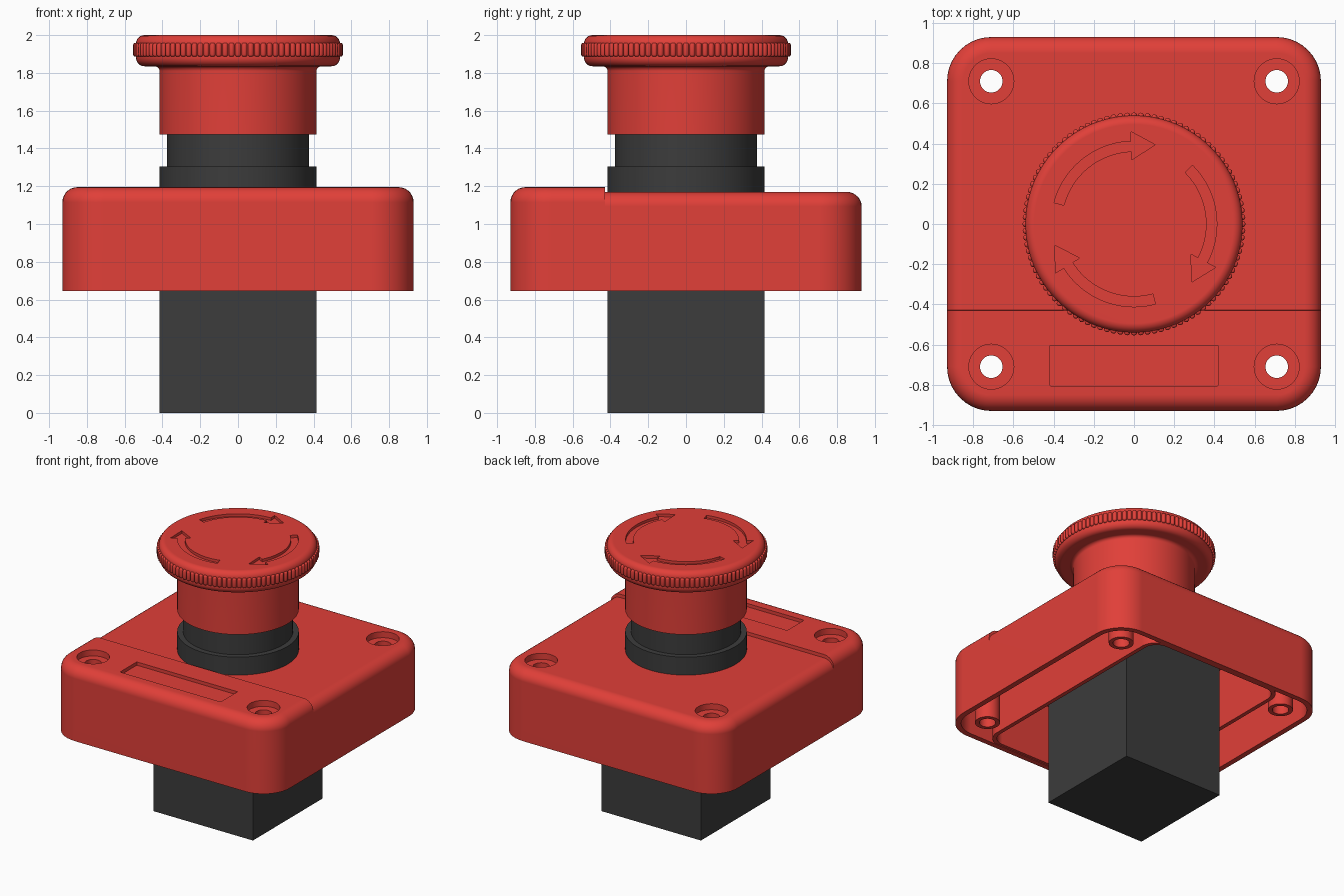
import bpy, bmesh, math
from math import sin, cos, pi, radians
from mathutils import Matrix

if "Cube" in bpy.data.objects:
    bpy.data.objects.remove(bpy.data.objects["Cube"])


def material(name, col):
    m = bpy.data.materials.new(name)
    m.diffuse_color = (*col, 1)
    m.use_nodes = True
    m.node_tree.nodes["Principled BSDF"].inputs["Base Color"].default_value = m.diffuse_color
    return m


RED = material("red_plastic", (0.75, 0.05, 0.04))
BLACK = material("black_plastic", (0.045, 0.045, 0.045))


def circle(r, z, n=96, cx=0, cy=0):
    return [(cx + r * cos(2 * pi * i / n), cy + r * sin(2 * pi * i / n), z) for i in range(n)]


def round_rect(hx, hy, r, z, n=10):
    pts = []
    for q, (sx, sy) in enumerate([(1, 1), (-1, 1), (-1, -1), (1, -1)]):
        for i in range(n + 1):
            a = pi / 2 * (q + i / n)
            pts.append((sx * (hx - r) + r * cos(a), sy * (hy - r) + r * sin(a), z))
    return pts


def loft_bm(rings, closed=False):
    bm = bmesh.new()
    vs = [[bm.verts.new(p) for p in ring] for ring in rings]
    n = len(vs[0])
    pairs = list(zip(vs, vs[1:])) + ([(vs[-1], vs[0])] if closed else [])
    for a, b in pairs:
        for i in range(n):
            j = (i + 1) % n
            bm.faces.new((a[i], a[j], b[j], b[i]))
    if not closed:
        bm.faces.new(vs[0][::-1])
        bm.faces.new(vs[-1])
    bmesh.ops.recalc_face_normals(bm, faces=bm.faces)
    return bm


def to_object(name, bm, mat=None):
    me = bpy.data.meshes.new(name)
    bm.to_mesh(me)
    bm.free()
    ob = bpy.data.objects.new(name, me)
    bpy.context.collection.objects.link(ob)
    if mat:
        me.materials.append(mat)
    return ob


def loft(name, rings, mat=None, closed=False):
    return to_object(name, loft_bm(rings, closed), mat)


def activate(ob):
    bpy.ops.object.select_all(action='DESELECT')
    ob.select_set(True)
    bpy.context.view_layer.objects.active = ob


def cut(ob, cutters):
    activate(ob)
    for c in cutters:
        c.hide_render = True
        m = ob.modifiers.new("cut", 'BOOLEAN')
        m.operation, m.solver, m.object = 'DIFFERENCE', 'EXACT', c
        bpy.ops.object.modifier_apply(modifier=m.name)
    for c in cutters:
        bpy.data.objects.remove(c)


def smooth(ob):
    activate(ob)
    bpy.ops.object.shade_smooth_by_angle(angle=radians(32))
    m = ob.modifiers.new("normals", 'WEIGHTED_NORMAL')
    m.keep_sharp = True


# Housing: rounded box with filleted top, stepped down behind y = -0.43
H, BOT, TOP, FIL = 0.93, 0.645, 1.195, 0.08
rings = [round_rect(H, H, 0.22, BOT)]
for i in range(8):
    a = pi / 2 * i / 7
    ins = FIL * (1 - cos(a))
    rings.append(round_rect(H - ins, H - ins, 0.22 - ins, TOP - FIL + FIL * sin(a)))
bm = loft_bm(rings)
for y in (-0.43, -0.429):
    bmesh.ops.bisect_plane(bm, geom=bm.verts[:] + bm.edges[:] + bm.faces[:],
                           plane_co=(0, y, 0), plane_no=(0, 1, 0))
for v in bm.verts:
    if v.co.y > -0.4295:
        v.co.z = BOT + (v.co.z - BOT) * 0.525 / 0.55
housing = to_object("housing", bm, RED)

# Hollow underside, screw holes with counterbores, label recess
cutters = [loft("cavity", [round_rect(0.89, 0.89, 0.18, 0.5), round_rect(0.89, 0.89, 0.18, 1.1)]),
           loft("label_cut", [round_rect(0.42, 0.1, 0.005, z, 2) for z in (1.17, 1.3)])]
cutters[1].data.transform(Matrix.Translation((0, -0.705, 0)))
for sx in (-1, 1):
    for sy in (-1, 1):
        x, y = 0.71 * sx, 0.71 * sy
        floor = (1.195 if sy < 0 else 1.17) - 0.045
        cutters.append(loft("bore", [circle(0.112, z, 48, x, y) for z in (floor, 1.4)]))
        cutters.append(loft("hole", [circle(0.056, z, 48, x, y) for z in (0.9, 1.45)]))
        # Hollow screw boss under each corner
        boss = loft("screw_boss", [circle(r, z, 48, x, y) for r, z in
                    ((0.085, 0.65), (0.085, 1.105), (0.056, 1.105), (0.056, 0.65))], RED, True)
        smooth(boss)
cut(housing, cutters)
smooth(housing)

# Inner wall between the screw pockets and the switch chamber
wall = loft("inner_wall", [round_rect(0.575 - t, 0.9 - t, 0.13 - t, z) for t, z in
            ((0, 0.65), (0, 1.105), (0.03, 1.105), (0.03, 0.65))], RED, True)
smooth(wall)

# Black switch block, collar and neck
loft("switch_block", [[(0.415 * a, 0.415 * b, z) for a, b in ((1, 1), (-1, 1), (-1, -1), (1, -1))]
                      for z in (0, 1.12)], BLACK)
smooth(loft("collar", [circle(r, z) for r, z in
            ((0.415, 1.15), (0.415, 1.305), (0.375, 1.305), (0.375, 1.56))], BLACK))

# Mushroom button: straight skirt, small flare, rounded head
prof = [(0.385, 1.55), (0.385, 1.475), (0.415, 1.475), (0.415, 1.81)]
prof += [(0.44 - 0.025 * cos(a), 1.81 + 0.025 * sin(a)) for a in (pi / 6, pi / 3, pi / 2)]
prof += [(0.495 + 0.045 * sin(a), 1.88 - 0.045 * cos(a)) for a in [pi / 2 * i / 6 for i in range(7)]]
prof += [(0.495 + 0.045 * cos(a), 1.955 + 0.045 * sin(a)) for a in [pi / 2 * i / 6 for i in range(7)]]
button = loft("button", [circle(r, z, 128) for r, z in prof], RED)


# Three engraved rotation arrows
def arrow(turn):
    tail, neck, tip = radians(165 - turn), radians(92 - turn), radians(75 - turn)
    arc = [tail + (neck - tail) * i / 20 for i in range(21)]
    pts = [(0.412, a) for a in arc] + [(0.46, neck), (0.408, tip), (0.32, neck)]
    pts += [(0.361, a) for a in reversed(arc)]
    return loft("arrow_cut", [[(r * cos(a), r * sin(a), z) for r, a in pts] for z in (1.98, 2.1)])


cut(button, [arrow(t) for t in (0, 120, 240)])
smooth(button)

# Grip ribs around the head
N = 100
bm = bmesh.new()
for k in range(N):
    rib = loft_bm([[(0.54 + 0.015 * s * cos(t), 0.0155 * s * sin(t), z)
                    for t in [2 * pi * i / 10 for i in range(10)]]
                   for s, z in ((0.45, 1.886), (0.85, 1.89), (1, 1.897),
                                (1, 1.948), (0.85, 1.955), (0.45, 1.959))])
    rib.transform(Matrix.Rotation(2 * pi * k / N, 4, 'Z'))
    tmp = bpy.data.meshes.new("tmp")
    rib.to_mesh(tmp)
    rib.free()
    bm.from_mesh(tmp)
    bpy.data.meshes.remove(tmp)
ribs = to_object("grip_ribs", bm, RED)
activate(ribs)
bpy.ops.object.shade_smooth_by_angle(angle=radians(50))
